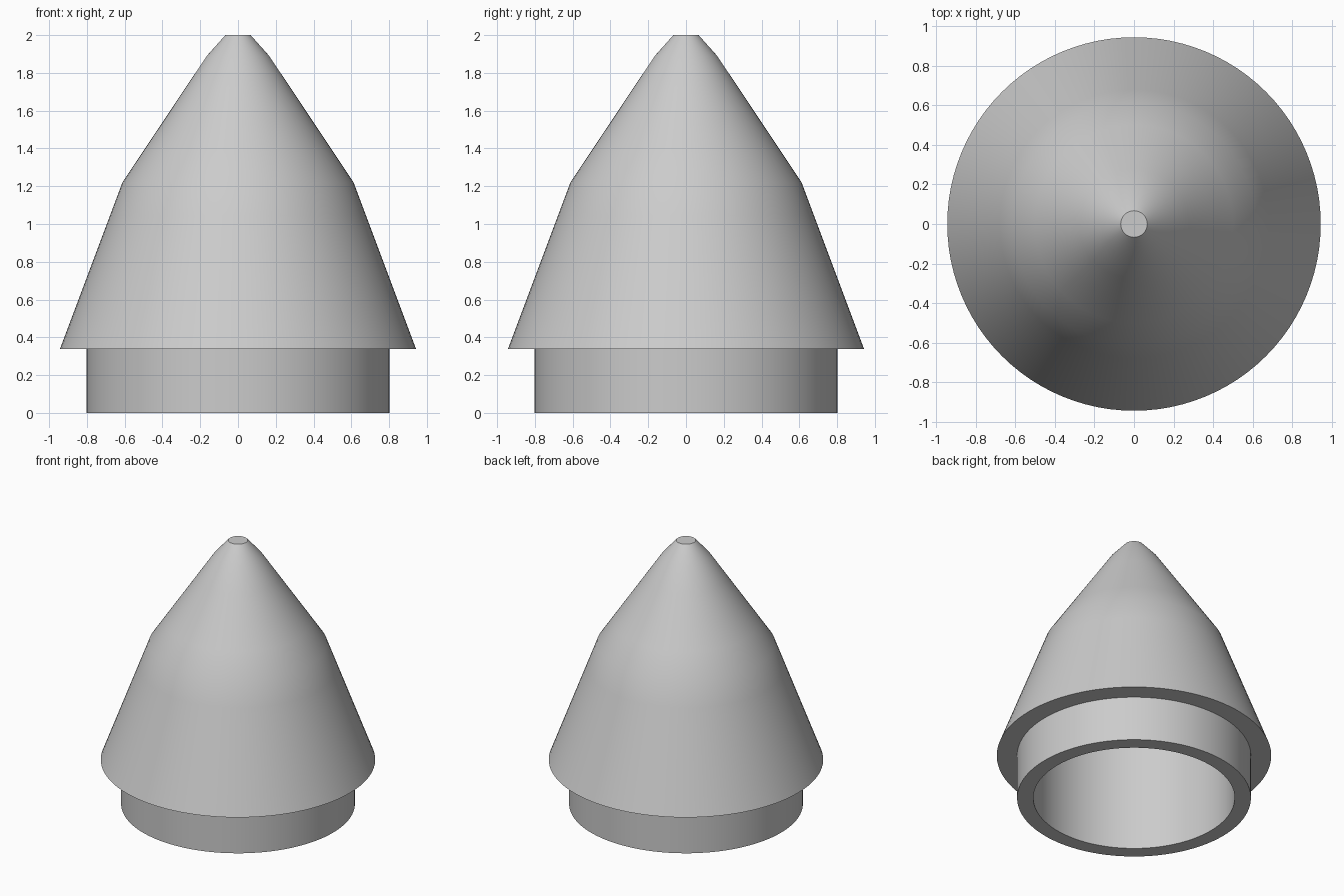
import bpy, bmesh, math

SEGMENTS = 96

cube = bpy.data.objects.get("Cube")
if cube:
    bpy.data.objects.remove(cube, do_unlink=True)

# Single plain grey plastic
grey = bpy.data.materials.new("plain_grey")
grey.use_nodes = True
colour = (0.6, 0.6, 0.6, 1)
grey.diffuse_color = colour
grey.node_tree.nodes["Principled BSDF"].inputs["Base Color"].default_value = colour


def lathe(name, profile):
    """Spin a (radius, height) profile around z into a solid."""
    bm = bmesh.new()
    verts = [bm.verts.new((r, 0, z)) for r, z in profile]
    edges = [bm.edges.new(pair) for pair in zip(verts, verts[1:])]
    bmesh.ops.spin(bm, geom=verts + edges, cent=(0, 0, 0), axis=(0, 0, 1),
                   angle=math.tau, steps=SEGMENTS, use_duplicate=False)
    bmesh.ops.remove_doubles(bm, verts=bm.verts, dist=0.0005)
    bmesh.ops.recalc_face_normals(bm, faces=bm.faces)
    mesh = bpy.data.meshes.new(name)
    bm.to_mesh(mesh)
    bm.free()
    mesh.materials.append(grey)
    obj = bpy.data.objects.new(name, mesh)
    bpy.context.collection.objects.link(obj)
    return obj


def with_loops(profile, spacing=0.2):
    """Divide long profile lines so that shading only blends near the bends."""
    points = [profile[0]]
    for (r0, z0), (r1, z1) in zip(profile, profile[1:]):
        steps = max(1, round(math.hypot(r1 - r0, z1 - z0) / spacing))
        points += [(r0 + (r1 - r0) * i / steps, z0 + (z1 - z0) * i / steps)
                   for i in range(1, steps + 1)]
    return points


# Outer skin from flat tip to flared skirt and collar, then the round socket
outer = [(0, 2.0), (0.067, 2.0), (0.165, 1.89), (0.612, 1.22),
         (0.943, 0.337), (0.803, 0.337), (0.803, 0)]
socket = [(0.692, 0), (0.692, 0.9), (0, 0.9)]
cone = lathe("nose_cone", with_loops(outer + socket))

bpy.ops.object.select_all(action="DESELECT")
cone.select_set(True)
bpy.context.view_layer.objects.active = cone
bpy.ops.object.shade_smooth_by_angle(angle=math.radians(35))
